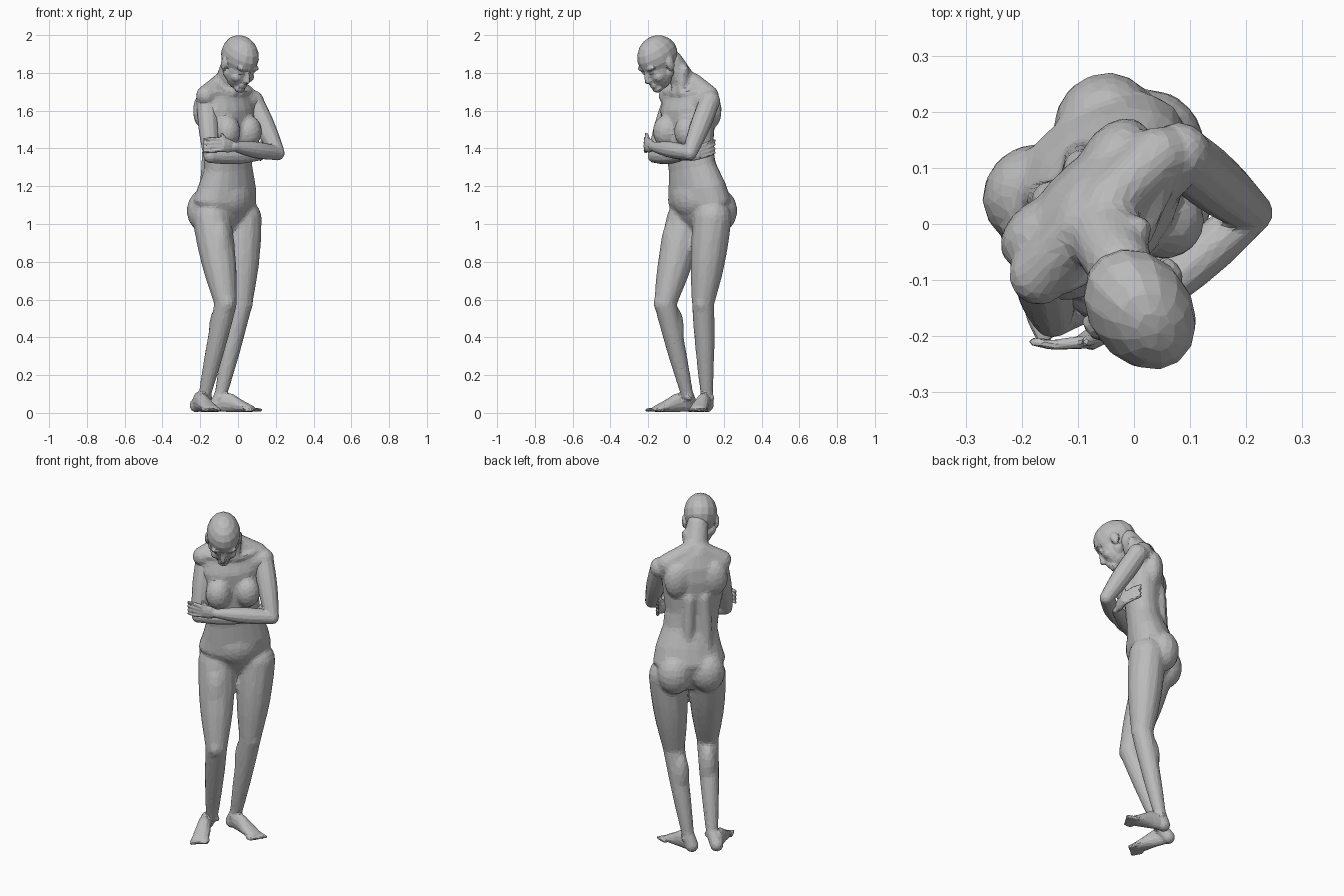
import bpy, bmesh, math
from mathutils import Matrix, Vector

if "Cube" in bpy.data.objects:
    bpy.data.objects.remove(bpy.data.objects["Cube"])

stone = bpy.data.materials.new("grey_stone")
stone.use_nodes = True
stone.diffuse_color = (0.5, 0.5, 0.5, 1)
stone.node_tree.nodes["Principled BSDF"].inputs["Base Color"].default_value = stone.diffuse_color

LEFT, UP = Vector((1, 0, 0)), Vector((0, 0, 1))
BACK = UP.cross(LEFT)
WORLD = Matrix()


def turn(degrees, axis):
    return Matrix.Rotation(math.radians(degrees), 4, axis)


def tube(bm, stations, across=LEFT, frame=WORLD, sides=12):
    """Closed loft through stations of (centre, half width, half depth)."""
    centres = [Vector(station[0]) for station in stations]
    last = len(centres) - 1
    rings = []
    for i, (centre, wide, deep) in enumerate(stations):
        along = (centres[min(i + 1, last)] - centres[max(i - 1, 0)]).normalized()
        side = (across - along * across.dot(along)).normalized()
        other = along.cross(side)
        angles = [math.tau * k / sides for k in range(sides)]
        rings.append([bm.verts.new(frame @ (centres[i] + side * math.cos(a) * wide
                                            + other * math.sin(a) * deep)) for a in angles])
    for lower, upper in zip(rings, rings[1:]):
        for k in range(sides):
            n = (k + 1) % sides
            bm.faces.new((lower[k], lower[n], upper[n], upper[k]))
    bm.faces.new(rings[0][::-1])
    bm.faces.new(rings[-1])


def limb(bm, start, end, thick, thin, bulge=0, flat=1, across=LEFT, frame=WORLD):
    """Tapered limb that swells in the middle and has round ends."""
    start, end = Vector(start), Vector(end)
    steps = 8
    stations = []
    for i in range(steps + 1):
        t = i / steps
        radius = thick + (thin - thick) * t + bulge * math.sin(math.pi * t)
        stations.append((start.lerp(end, t), radius, radius * flat))
    tube(bm, stations, across, frame)
    if flat == 1:
        ball(bm, start, thick, frame)
        ball(bm, end, thin, frame)


def blob(bm, centre, radii, frame=WORLD):
    place = frame @ Matrix.Translation(centre) @ Matrix.Diagonal((*radii, 1))
    bmesh.ops.create_uvsphere(bm, u_segments=14, v_segments=9, radius=1, matrix=place)


def ball(bm, centre, radius, frame=WORLD):
    blob(bm, centre, (radius, radius, radius), frame)


def sculpt(name, bm, voxel, smoothing, detail):
    """Fuse the pieces into one chiselled, faceted surface."""
    bmesh.ops.recalc_face_normals(bm, faces=bm.faces)
    mesh = bpy.data.meshes.new(name)
    bm.to_mesh(mesh)
    bm.free()
    mesh.materials.append(stone)
    part = bpy.data.objects.new(name, mesh)
    bpy.context.collection.objects.link(part)
    fuse = part.modifiers.new("fuse", 'REMESH')
    fuse.mode = 'VOXEL'
    fuse.voxel_size = voxel
    soften = part.modifiers.new("soften", 'SMOOTH')
    soften.iterations = smoothing
    facet = part.modifiers.new("facet", 'DECIMATE')
    facet.ratio = detail


# Legs: hip, knee, ankle, then heel and ball of the foot
LEGS = {
    "right": ((-.14, 0, 1.03), (-.065, -.11, .58), (-.175, .005, .1), (-.22, .025, 0), (-.14, -.16, 0)),
    "left": ((.025, .14, 1.03), (.017, .09, .58), (-.09, .11, .1), (-.115, .11, 0), (.075, .06, 0))}
# Folded arms: shoulder, elbow, wrist, palm, finger tip
ARMS = {
    "right": ((-.165, -.07, 1.65), (-.145, -.165, 1.36), (.11, -.02, 1.36),
              (.125, .07, 1.38), (.08, .15, 1.41)),
    "left": ((.08, .125, 1.65), (.21, .02, 1.375), (-.02, -.175, 1.41),
             (-.085, -.21, 1.42), (-.18, -.21, 1.415))}

# Torso, in the body's own frame turned to its left: x left, -y forward
body = turn(45, 'Z')
bm = bmesh.new()
stations = []
for height, wide, deep, back in ((.96, .05, .05, .1), (1.03, .14, .1, .1), (1.12, .2, .13, .1),
                                 (1.2, .18, .12, .08), (1.3, .15, .1, .06), (1.4, .15, .1, .05),
                                 (1.6, .18, .11, .05), (1.68, .17, .09, .06), (1.75, .08, .06, .06)):
    lean = min(max(height - 1.2, 0) / 8, .035)
    stations.append(((-lean, back, height), wide, deep))
tube(bm, stations, frame=body, sides=18)
chest = body @ Matrix.Translation((-.035, 0, 1.5))
nape, skull = (0, .06, .2), (-.035, -.035, .36)
limb(bm, nape, skull, .075, .06, frame=chest)
blob(bm, (0, .015, 1.14), (.11, .06, .1), body)                           # belly
for s in (-1, 1):
    # buttock, breast and shoulder blade
    blob(bm, (s * .09, .165, 1.07), (.095, .088, .115), body)
    blob(bm, (s * .08, -.04, -.01), (.07, .065, .085), chest)
    blob(bm, (s * .1, .115, .1), (.075, .05, .1), chest)
    # back muscle, collar bone, neck muscle and shoulder slope
    limb(bm, (s * .055, .15, -.33), (s * .04, .135, 0), .035, .035, frame=chest)
    limb(bm, (s * .025, -.03, .19), (s * .13, .01, .2), .017, .017, across=UP, frame=chest)
    limb(bm, (s * .02, -.03, .19), (s * .035, -.01, .32), .017, .025, frame=chest)
    limb(bm, (s * .03, .06, .25), (s * .15, .055, .18), .05, .055, across=BACK, frame=chest)
for joints in ARMS.values():
    limb(bm, chest @ Vector((0, .05, .12)), joints[0], .08, .057, across=UP)
for joints in LEGS.values():
    hip, knee, ankle, heel, toe = map(Vector, joints)
    ahead = (toe - heel).normalized()
    limb(bm, hip, knee, .102, .06, .012)
    limb(bm, knee, ankle, .06, .034, .004)
    # calf, kneecap and front of the thigh
    blob(bm, knee.lerp(ankle, .3) - ahead * .018, (.05, .05, .13))
    blob(bm, knee + ahead * .028, (.037, .037, .05))
    blob(bm, hip.lerp(knee, .4) + ahead * .02, (.075, .075, .19))
sculpt("torso_and_legs", bm, .01, 9, .11)

# Feet
for name, joints in LEGS.items():
    hip, knee, ankle, heel, toe = map(Vector, joints)
    inner = 1 if name == "right" else -1
    stride = toe - heel
    ahead = stride.normalized()
    across = UP.cross(ahead)
    bm = bmesh.new()
    limb(bm, ankle.lerp(knee, .1), ankle, .035, .034)
    limb(bm, ankle, heel + UP * .04, .034, .037)
    sole = []
    for reach, wide, high in ((-.05, .025, .03), (.15, .033, .055), (.4, .037, .05),
                              (.7, .045, .032), (1, .045, .017)):
        sole.append((heel + stride * reach + UP * (high + .003), wide, high))
    tube(bm, sole, across)
    for k in range(5):
        root = toe + across * inner * (k - 2) * .02 + UP * .016
        limb(bm, root - ahead * .02, root + ahead * (.035 - .006 * k), .012, .01, across=across)
    for s in (-1, 1):
        ball(bm, ankle + across * s * .026 - UP * .02, .016)
    sculpt(name + "_foot", bm, .007, 3, .12)

# Arms and hands
for name, joints in ARMS.items():
    shoulder, elbow, wrist, palm, tip = map(Vector, joints)
    bm = bmesh.new()
    limb(bm, shoulder, shoulder.lerp(elbow, .25), .057, .05, across=BACK)
    limb(bm, shoulder, elbow, .054, .038, .008, across=BACK)
    limb(bm, elbow, wrist, .037, .025, .013, across=UP)
    limb(bm, wrist, palm, .026, .038, .006, flat=.5, across=UP)
    for k in range(4):
        lift = UP * (k - 1.5) * .022
        knuckle = palm.lerp(tip, .5) + (palm - wrist).normalized() * .012 + lift
        limb(bm, palm + lift * .8, knuckle, .012, .01, across=UP)
        limb(bm, knuckle, tip + lift, .01, .008, across=UP)
    limb(bm, wrist.lerp(palm, .5), palm + UP * .055, .016, .01, across=BACK)
    sculpt(name + "_arm", bm, .006, 3, .09)

# Bowed head, modelled upright in its own frame
head = Matrix.Translation((.013, -.155, 1.887)) @ turn(36, 'Z') @ turn(30, 'X')
bm = bmesh.new()
# cranium, face, chin
blob(bm, (0, .005, 0), (.092, .12, .108), head)
blob(bm, (0, -.035, -.07), (.075, .072, .1), head)
blob(bm, (0, -.08, -.148), (.032, .026, .024), head)
# nose and lips
nose_tip = (0, -.12, -.085)
limb(bm, (0, -.1, -.03), nose_tip, .011, .014, frame=head)
limb(bm, nose_tip, (0, -.1, -.093), .014, .018, frame=head)
for lip in (-.115, -.127):
    blob(bm, (0, -.098, lip), (.025, .014, .008), head)
for s in (-1, 1):
    # brow, eyelid, cheek, jaw and ear
    blob(bm, (s * .036, -.092, -.02), (.034, .018, .014), head)
    blob(bm, (s * .034, -.092, -.045), (.016, .012, .01), head)
    ball(bm, (s * .042, -.07, -.085), .028, head)
    limb(bm, (s * .05, -.01, -.09), (0, -.07, -.145), .034, .028, frame=head)
    blob(bm, (s * .089, .012, -.045), (.012, .024, .036), head @ turn(-10, 'X'))
sculpt("head", bm, .006, 4, .08)
